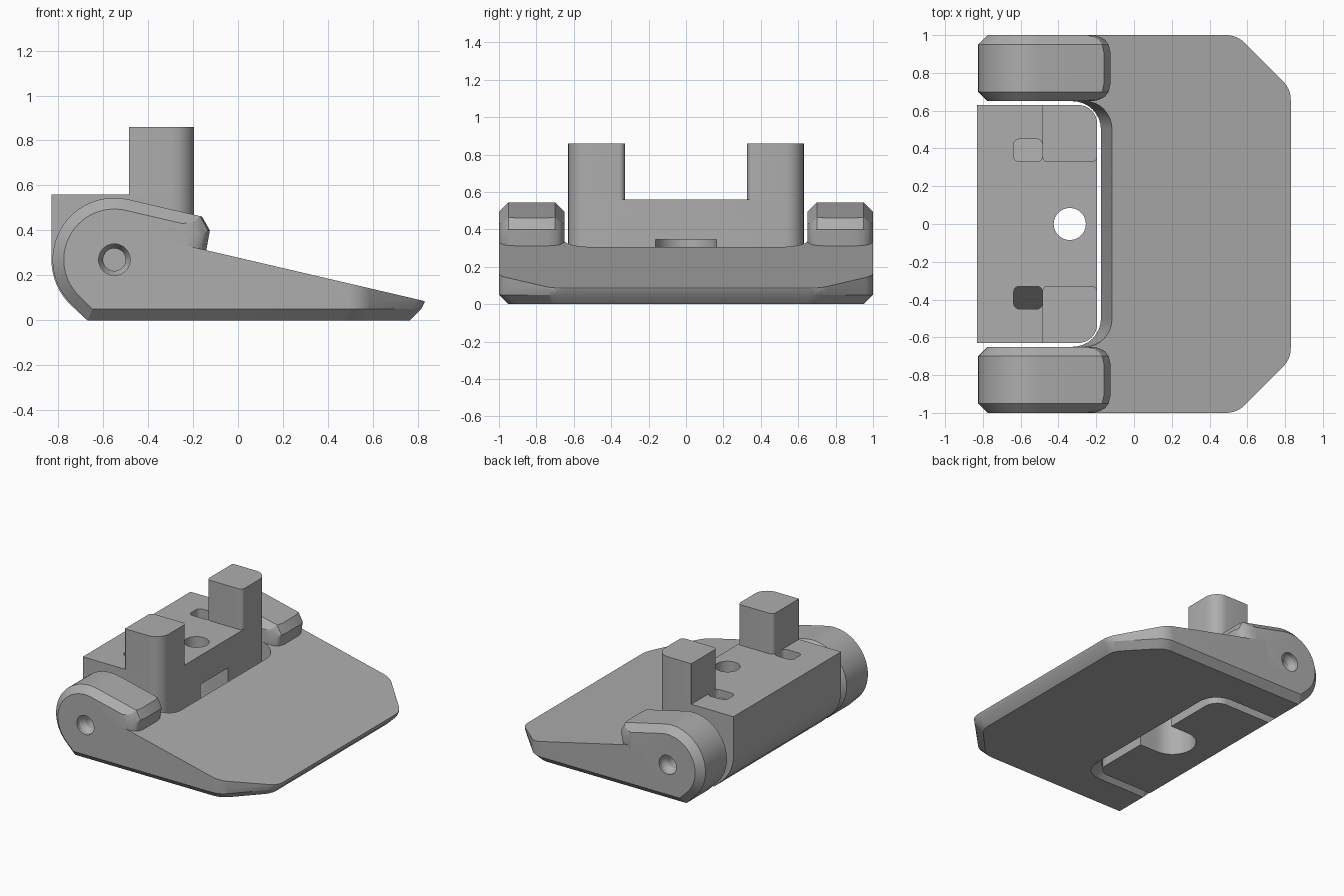
import bpy, bmesh, math
from mathutils import Vector

cube = bpy.data.objects.get("Cube")
if cube:
    bpy.data.objects.remove(cube, do_unlink=True)

grey = bpy.data.materials.new("plain grey")
grey.use_nodes = True
COLOUR = (0.42, 0.42, 0.42, 1)
grey.diffuse_color = COLOUR
grey.node_tree.nodes["Principled BSDF"].inputs["Base Color"].default_value = COLOUR

PIVOT_X, PIVOT_Z, SLOPE = -0.55, 0.27, 0.233


def rounded(corners, n=8):
    """Plan outline from (x, y, radius) corners."""
    out = []
    for i, (x, y, r) in enumerate(corners):
        p = Vector((x, y, 0))
        if r == 0:
            out.append(p)
            continue
        before, after = corners[i - 1], corners[(i + 1) % len(corners)]
        u = (Vector((before[0], before[1], 0)) - p).normalized()
        v = (Vector((after[0], after[1], 0)) - p).normalized()
        half = u.angle(v) / 2
        centre = p + (u + v).normalized() * r / math.sin(half)
        a = (p + u * r / math.tan(half) - centre).normalized()
        b = (p + v * r / math.tan(half) - centre).normalized()
        out += [centre + a.slerp(b, k / n) * r for k in range(n + 1)]
    return out


def at(outline, z):
    """Lift an outline to a height, fixed or depending on the point."""
    return [(p.x, p.y, z(p) if callable(z) else z) for p in outline]


def loft(name, sections):
    """Closed solid through equally long sections."""
    bm = bmesh.new()
    rings = [[bm.verts.new(p) for p in s] for s in sections]
    n = len(rings[0])
    for low, high in zip(rings, rings[1:]):
        for i in range(n):
            j = (i + 1) % n
            bm.faces.new((low[i], low[j], high[j], high[i]))
    bm.faces.new(rings[0])
    bm.faces.new(rings[-1])
    bmesh.ops.recalc_face_normals(bm, faces=bm.faces)
    mesh = bpy.data.meshes.new(name)
    bm.to_mesh(mesh)
    bm.free()
    mesh.materials.append(grey)
    ob = bpy.data.objects.new(name, mesh)
    bpy.context.collection.objects.link(ob)
    return ob


def cut(target, cutter):
    """Subtract the cutter and remove it."""
    cutter.hide_render = True
    mod = target.modifiers.new("cut", "BOOLEAN")
    mod.operation, mod.solver, mod.object = "DIFFERENCE", "EXACT", cutter
    bpy.context.view_layer.objects.active = target
    bpy.ops.object.modifier_apply(modifier=mod.name)
    bpy.data.objects.remove(cutter, do_unlink=True)


def circle(r, n=40):
    return [(r * math.cos(k * math.tau / n), r * math.sin(k * math.tau / n)) for k in range(n)]


def rectangle(x0, x1, y0, y1, radii):
    a, b, c, d = radii
    return rounded([(x0, y0, a), (x1, y0, b), (x1, y1, c), (x0, y1, d)])


def slope_top(p):
    return 0.279 - SLOPE * p.x


# Sloping plate with clipped corners and a chamfered underside
def plate_outline(inset, lean):
    side, end = 1 - inset, 0.83 - inset - lean
    bx, by = 0.545 - 0.41 * inset, 0.715 - 0.41 * inset
    return rounded([(-0.35, -side, 0), (bx, -side, 0.14), (end, -by, 0.14),
                    (end, by, 0.14), (bx, side, 0.14), (-0.35, side, 0)])


plate = loft("sloping_plate", [at(plate_outline(0.05, 0.015), 0),
                               at(plate_outline(0, 0.015), 0.05),
                               at(plate_outline(0, 0), 0.08),
                               at(plate_outline(0, 0), slope_top)])


# Slot between the ears, wider at the top and flared underneath
def slot_level(end, half, z):
    return at(rectangle(-1, end, -half, half, (0, 0.15, 0.15, 0)), z)


cut(plate, loft("slot_cutter", [slot_level(-0.105, 0.72, -0.02), slot_level(-0.175, 0.65, 0.05),
                                slot_level(-0.113, 0.65, 0.32), slot_level(-0.10, 0.65, 0.6)]))


# Pivot ears with chamfered rims and rounded free ends
def ear_profile(y, d, back):
    r = 0.275 - d
    arc = [math.radians(77 + 148 * k / 28) for k in range(29)]
    pts = [(PIVOT_X + r * math.cos(a), PIVOT_Z + r * math.sin(a)) for a in arc]
    tail_x, tail_z = pts[-1]
    pts.append((tail_x + tail_z - d, d))
    pts += [(-0.25, d), (-0.25, 0.25), (-0.145 - back, 0.29), (-0.125 - back, 0.40 - d / 2)]
    tip = -0.16 - back
    pts.append((tip, pts[0][1] - SLOPE * (tip - pts[0][0])))
    return [(x, y, z) for x, z in pts]


# (distance from the side, chamfer inset, end setback)
RIM = [(0, 0.05, 0.09), (0.01, 0.04, 0.055), (0.025, 0.025, 0.028),
       (0.05, 0, 0.009), (0.09, 0, 0)]
for side, label in ((1, "back"), (-1, "front")):
    steps = [(1 - t, d, b) for t, d, b in RIM]
    steps += [(0.65 + t, d, b) for t, d, b in reversed(RIM)]
    ear = loft(label + "_pivot_ear", [ear_profile(side * y, d, b) for y, d, b in steps])
    # Countersunk pivot hole
    levels = ((1.02, 0.07), (0.97, 0.07), (0.93, 0.05), (0.86, 0.05))
    cut(ear, loft("hole_cutter", [[(PIVOT_X + u, side * y, PIVOT_Z + v) for u, v in circle(r)]
                                  for y, r in levels]))


# Pivoting block, rounded under its outer edge and on its inner corners
def block_profile(y, back):
    arc = [math.radians(180 + 45 * k / 12) for k in range(13)]
    pts = [(-0.83, 0.56)]
    pts += [(PIVOT_X + 0.28 * math.cos(a), PIVOT_Z + 0.28 * math.sin(a)) for a in arc]
    pts += [(-0.67, 0), (-0.195 - back, 0), (-0.195 - back, 0.56)]
    return [(x, y, z) for x, z in pts]


R = 0.1
turn = [math.pi / 2 * k / 8 for k in range(9)]
half = [(0.63 - R + R * math.sin(a), R - R * math.cos(a)) for a in turn]
block = loft("pivoting_block", [block_profile(-y, b) for y, b in reversed(half)]
             + [block_profile(y, b) for y, b in half])

# Vertical bore and the open-ended recess beneath it
cut(block, loft("bore_cutter", [[(-0.34 + u, v, z) for u, v in circle(0.085)] for z in (-0.1, 0.7)]))
recess = rectangle(-0.503, 0, -0.163, 0.163, (0.162, 0, 0, 0.162))
cut(block, loft("recess_cutter", [at(recess, -0.1), at(recess, 0.345)]))

for side, label in ((1, "back"), (-1, "front")):
    # Small pocket with a floor falling outwards
    y0, y1 = sorted((side * 0.33, side * 0.45))
    pocket = rectangle(-0.637, -0.485, y0, y1, (0.03,) * 4)
    cut(block, loft("pocket_cutter", [at(pocket, lambda p: 0.5 - 1.3 * (abs(p.y) - 0.33)),
                                      at(pocket, 0.7)]))
    # Upright post
    y0, y1 = sorted((side * 0.327, side * 0.63))
    radii = (0.03, 0.03, R, 0.005) if side > 0 else (0.005, R, 0.03, 0.03)
    post = rectangle(-0.485, -0.195, y0, y1, radii)
    loft(label + "_post", [at(post, 0.5), at(post, 0.86)])

# Smooth the curves and keep the edges sharp
bpy.ops.object.select_all(action="DESELECT")
for ob in bpy.context.scene.objects:
    if ob.type == "MESH" and grey.name in ob.data.materials:
        ob.select_set(True)
        bpy.context.view_layer.objects.active = ob
bpy.ops.object.shade_smooth_by_angle(angle=math.radians(25))
